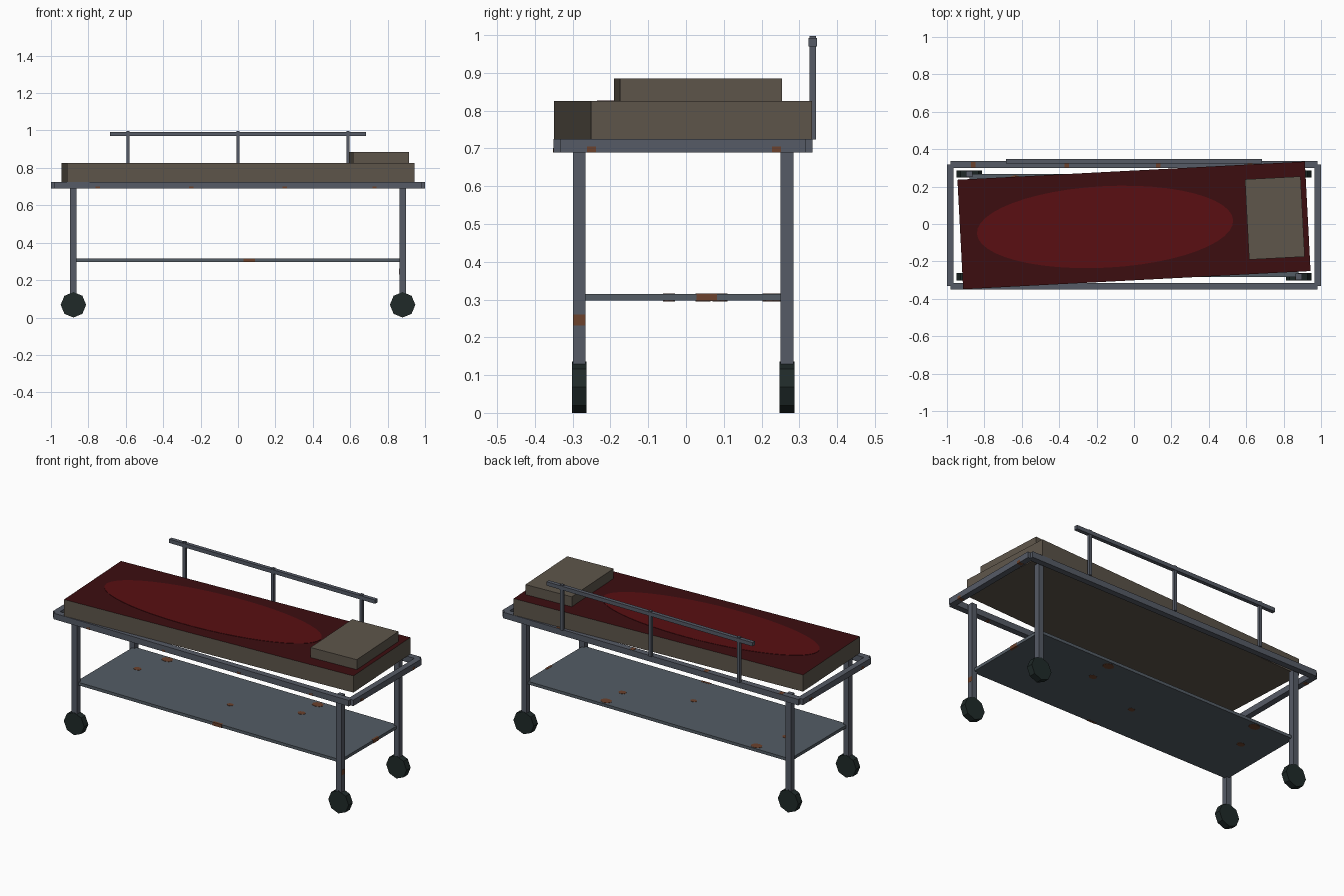
import bpy, bmesh, math
from mathutils import Matrix, Vector

if "Cube" in bpy.data.objects:
    bpy.data.objects.remove(bpy.data.objects["Cube"])

CY = -0.0075            # centre line of the trolley
TILT = math.radians(3)  # mattress lies slightly askew


def mat(name, r, g, b):
    m = bpy.data.materials.new(name)
    m.diffuse_color = (r, g, b, 1)
    m.use_nodes = True
    m.node_tree.nodes["Principled BSDF"].inputs["Base Color"].default_value = m.diffuse_color
    return m


STEEL = mat("grey steel", 0.092, 0.104, 0.133)
SHELF = mat("shelf steel", 0.088, 0.108, 0.130)
RUST = mat("rust brown", 0.150, 0.054, 0.026)
FABRIC = mat("dirty fabric", 0.112, 0.092, 0.070)
DARK = mat("dark red", 0.046, 0.004, 0.005)
BRIGHT = mat("bright red", 0.100, 0.0045, 0.006)
RUBBER = mat("black rubber", 0.014, 0.023, 0.022)


def finish(name, bm, *mats):
    me = bpy.data.meshes.new(name)
    bm.to_mesh(me)
    bm.free()
    for m in mats:
        me.materials.append(m)
    ob = bpy.data.objects.new(name, me)
    bpy.context.collection.objects.link(ob)
    return ob


def box(name, loc, size, m, rot=0.0):
    bm = bmesh.new()
    bmesh.ops.create_cube(bm, size=1, matrix=Matrix.Translation(loc)
                          @ Matrix.Rotation(rot, 4, 'Z') @ Matrix.Diagonal((*size, 1)))
    return finish(name, bm, m)


def disc(name, loc, rx, ry, h, m, n, rot=Matrix()):
    bm = bmesh.new()
    bmesh.ops.create_cone(bm, cap_ends=True, segments=n, radius1=1, radius2=1, depth=h,
                          matrix=Matrix.Translation(loc) @ rot @ Matrix.Diagonal((rx, ry, 1, 1)))
    return finish(name, bm, m)


# bed frame: bars run centre to centre, leaving notched corners
T = 0.036
for s, side in ((-1, "front"), (1, "back")):
    box(f"{side}_frame_bar", (0, CY + s * 0.325, 0.7075), (1.964, T, T), STEEL)
for s, side in ((-1, "left"), (1, "right")):
    box(f"{side}_frame_bar", (s * 0.982, CY, 0.7075), (T, 0.65, T), STEEL)

# legs and eight-sided wheels
for sx, a in ((-1, "left"), (1, "right")):
    for sy, b in ((-1, "front"), (1, "back")):
        x, y = sx * 0.88, CY + sy * 0.275
        box(f"{b}_{a}_leg", (x, y, 0.39), (0.034, 0.034, 0.64), STEEL)
        turn = Matrix.Rotation(math.pi / 2, 4, 'X')
        disc(f"{b}_{a}_wheel", (x, y, 0.068), 0.068, 0.068, 0.039, RUBBER, 8, turn)

# lower shelf
box("lower_shelf", (0, CY, 0.306), (1.76, 0.55, 0.018), SHELF)

# back guard rail
RY = 0.3355
box("guard_rail", (0, RY, 0.981), (1.37, 0.023, 0.023), STEEL)
for i, x in enumerate((-0.588, 0, 0.588)):
    box(f"rail_post_{i}", (x, RY, 0.861), (0.018, 0.018, 0.274), STEEL)

# mattress with a dark stained top
mattress = box("mattress", (0, CY, 0.775), (1.86, 0.586, 0.1), FABRIC, TILT)
mattress.data.materials.append(DARK)
for p in mattress.data.polygons:
    if p.normal.z > 0.5:
        p.material_index = 1


# positions along the tilted mattress
def on_bed(x, y, z):
    return Matrix.Rotation(TILT, 3, 'Z') @ Vector((x, y, 0)) + Vector((0, CY, z))


disc("stain", on_bed(-0.155, 0, 0.8255), 0.686, 0.218, 0.003, BRIGHT, 48,
     Matrix.Rotation(TILT, 4, 'Z'))
box("pillow", on_bed(0.754, 0, 0.855), (0.298, 0.43, 0.06), FABRIC, TILT)

# rust patches on the shelf, visible from above and below
for i, (x, y, r) in enumerate(((-0.635, 0.235, 0.034), (0.37, 0.23, 0.034), (0.36, 0.09, 0.024),
                               (-0.02, -0.045, 0.02), (-0.7, 0.045, 0.024))):
    disc(f"shelf_rust_{i}", (x, y, 0.306), r, r * 0.8, 0.021, RUST, 8)
box("shelf_edge_rust_front", (0.06, CY - 0.27, 0.306), (0.06, 0.014, 0.020), RUST)
box("shelf_edge_rust_right", (0.875, 0.055, 0.306), (0.014, 0.055, 0.020), RUST)

# rust on the frame and one leg
for i, x in enumerate((-0.86, -0.36, 0.13, 0.62)):
    box(f"back_bar_rust_{i}", (x, CY + 0.325, 0.7195), (0.025, 0.03, 0.014), RUST)
for i, x in enumerate((-0.75, -0.25, 0.25, 0.73)):
    box(f"front_bar_rust_{i}", (x, CY - 0.33, 0.695), (0.022, 0.028, 0.012), RUST)
for s, side in ((-1, "left"), (1, "right")):
    for i, y in enumerate((-0.25, 0.24)):
        box(f"{side}_bar_rust_{i}", (s * 0.987, y, 0.697), (0.028, 0.024, 0.016), RUST)
box("leg_rust", (0.88, CY - 0.275, 0.246), (0.036, 0.033, 0.03), RUST)
